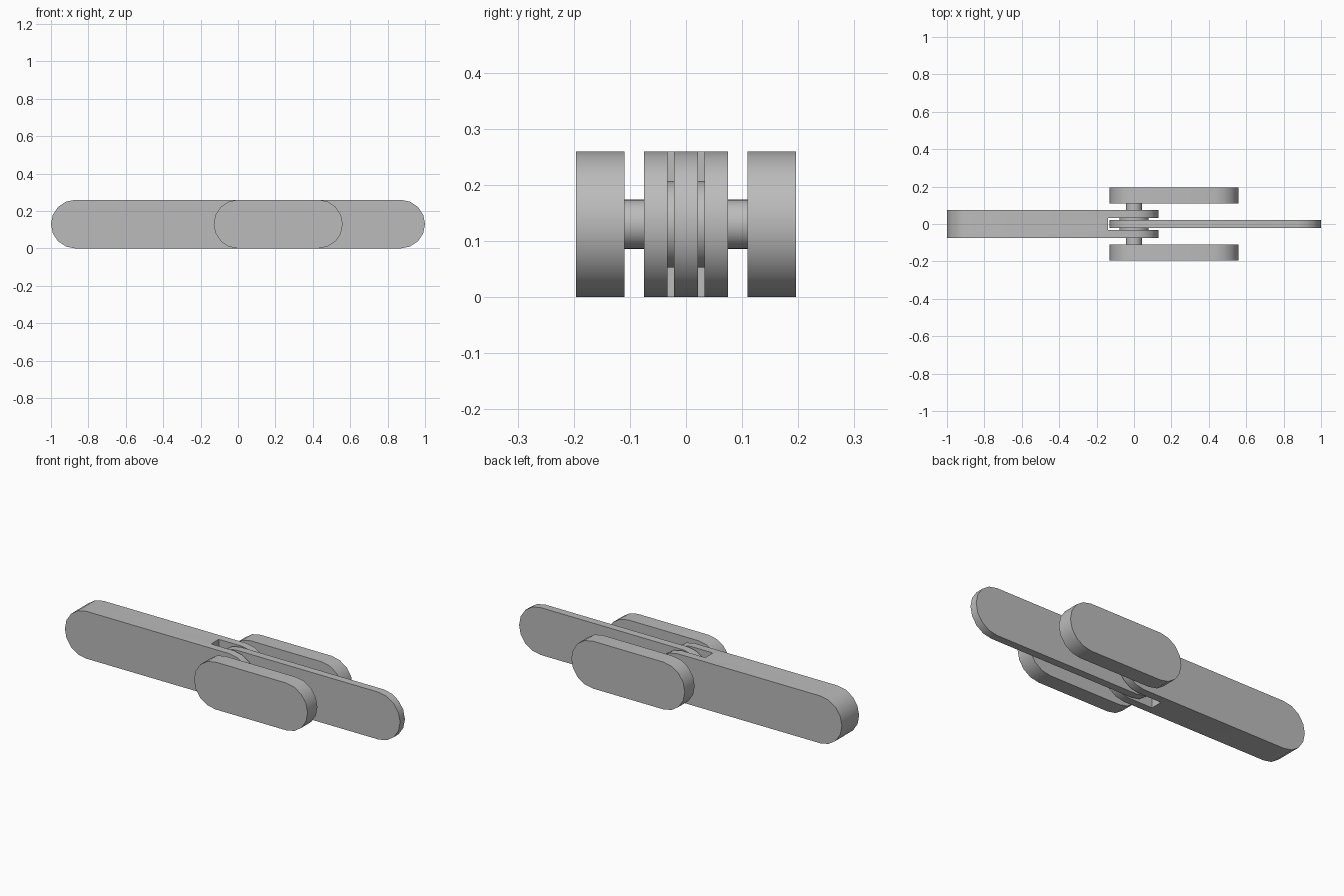
import bpy
import bmesh
from math import pi, sin, cos, radians

if "Cube" in bpy.data.objects:
    bpy.data.objects.remove(bpy.data.objects["Cube"], do_unlink=True)

R = 0.13          # half height of every bar; the pivot sits at x = 0, z = R
ARC_STEPS = 8     # segments in each rounded end

grey = bpy.data.materials.new("plain grey")
grey.use_nodes = True
colour = (0.5, 0.5, 0.5, 1)
grey.diffuse_color = colour
grey.node_tree.nodes["Principled BSDF"].inputs["Base Color"].default_value = colour


def arc(cx, radius, start, end, steps):
    """Points (x, z) along an arc centred on the pivot height."""
    angles = [start + (end - start) * i / steps for i in range(steps + 1)]
    return [(cx + radius * cos(a), R + radius * sin(a)) for a in angles]


def extrude_profile(name, profile, y0, y1):
    """Solid made by extruding an (x, z) profile from y0 to y1."""
    bm = bmesh.new()
    face = bm.faces.new([bm.verts.new((x, y0, z)) for x, z in profile])
    cap = bmesh.ops.extrude_face_region(bm, geom=[face])["geom"]
    verts = [v for v in cap if isinstance(v, bmesh.types.BMVert)]
    bmesh.ops.translate(bm, verts=verts, vec=(0, y1 - y0, 0))
    bmesh.ops.recalc_face_normals(bm, faces=bm.faces)
    mesh = bpy.data.meshes.new(name)
    bm.to_mesh(mesh)
    bm.free()
    mesh.materials.append(grey)
    obj = bpy.data.objects.new(name, mesh)
    bpy.context.collection.objects.link(obj)
    return obj


def rounded_bar(name, x0, x1, y0, y1):
    profile = (arc(x1 - R, R, -pi / 2, pi / 2, ARC_STEPS)
               + arc(x0 + R, R, pi / 2, 3 * pi / 2, ARC_STEPS))
    return extrude_profile(name, profile, y0, y1)


def disc(name, radius, y0, y1):
    return extrude_profile(name, arc(0, radius, 0, 2 * pi, 32)[:-1], y0, y1)


# Thick bar with a forked end, slotted to take the thin bar
fork = rounded_bar("fork_bar", -1, R, -0.075, 0.075)
slot = extrude_profile("slot_cutter", [(-0.14, -0.1), (0.3, -0.1), (0.3, 0.4), (-0.14, 0.4)],
                       -0.033, 0.033)
cut = fork.modifiers.new("slot", "BOOLEAN")
cut.operation = "DIFFERENCE"
cut.solver = "EXACT"
cut.object = slot
bpy.context.view_layer.objects.active = fork
bpy.ops.object.modifier_apply(modifier=cut.name)
bpy.data.objects.remove(slot, do_unlink=True)

parts = [fork, rounded_bar("thin_bar", -R, 1, -0.021, 0.021)]

# Washers, pins and outer plates on both sides of the pivot
for side, s in (("front", -1), ("back", 1)):
    parts.append(disc(side + "_washer", 0.077, s * 0.021, s * 0.033))
    parts.append(disc(side + "_pin", 0.044, s * 0.075, s * 0.11))
    parts.append(rounded_bar(side + "_plate", -R, 0.56, s * 0.11, s * 0.196))

# Smooth rounded ends, crisp rims
bpy.ops.object.select_all(action="DESELECT")
for obj in parts:
    obj.select_set(True)
bpy.context.view_layer.objects.active = fork
bpy.ops.object.shade_smooth_by_angle(angle=radians(30))
